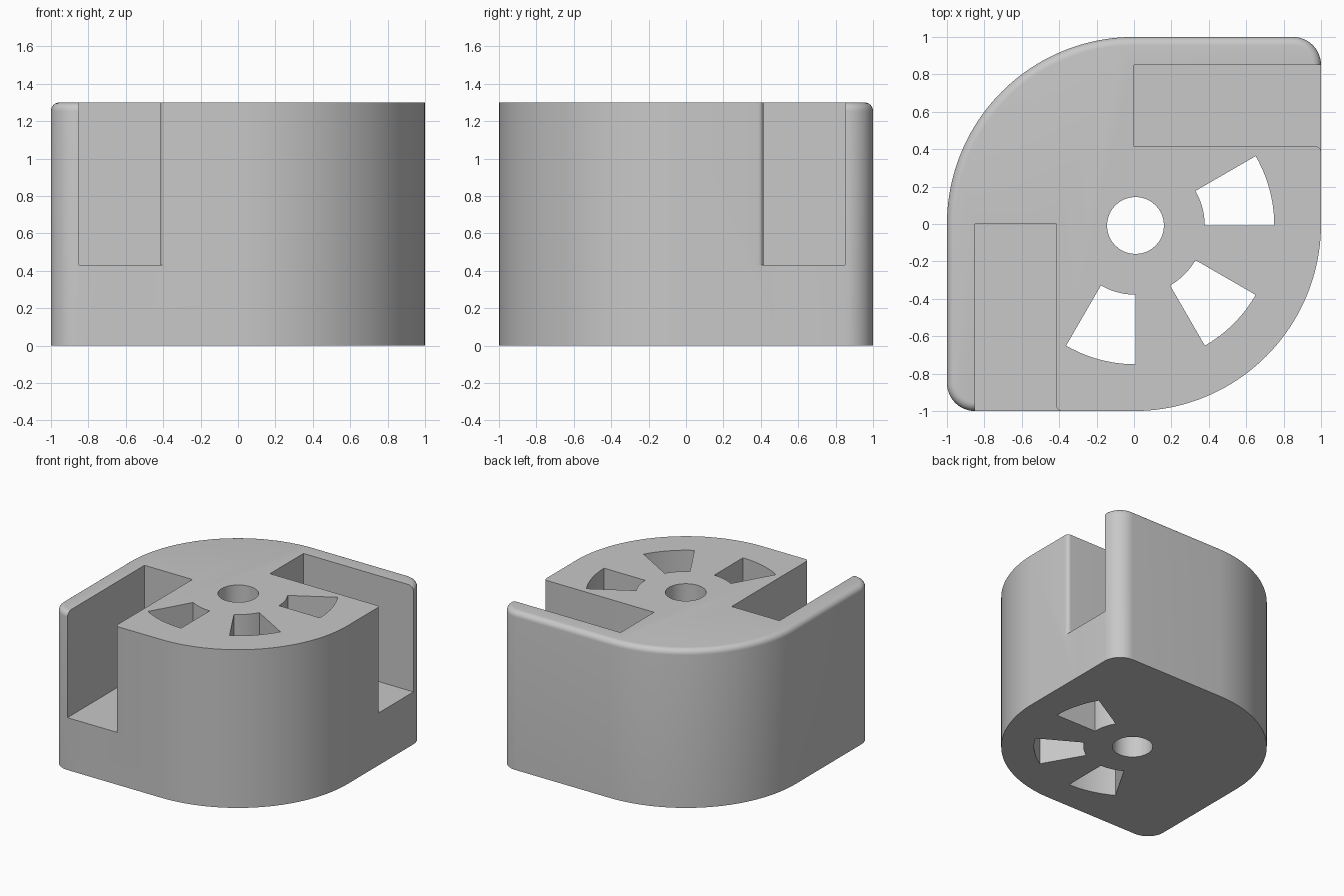
import bpy, bmesh
from math import sin, cos, radians, pi

cube = bpy.data.objects.get("Cube")
if cube:
    bpy.data.objects.remove(cube, do_unlink=True)

HEIGHT, FLOOR, RIM = 1.3, 0.43, 0.045
HOLE = (0.008, -0.008)

grey = bpy.data.materials.new("plain grey")
grey.use_nodes = True
colour = (0.58, 0.58, 0.58, 1)
grey.diffuse_color = colour
grey.node_tree.nodes["Principled BSDF"].inputs["Base Color"].default_value = colour


def arc(centre, radius, start, end, steps):
    """Points along an arc, angles in degrees."""
    angles = [radians(start + (end - start) * i / steps) for i in range(steps + 1)]
    return [(centre[0] + radius * cos(a), centre[1] + radius * sin(a)) for a in angles]


def loft(name, rings):
    """Solid made of stacked rings with capped ends."""
    bm = bmesh.new()
    loops = [[bm.verts.new(p) for p in ring] for ring in rings]
    n = len(loops[0])
    for low, high in zip(loops, loops[1:]):
        for i in range(n):
            j = (i + 1) % n
            bm.faces.new((low[i], low[j], high[j], high[i]))
    bm.faces.new(loops[0][::-1])
    bm.faces.new(loops[-1])
    bmesh.ops.recalc_face_normals(bm, faces=bm.faces)
    mesh = bpy.data.meshes.new(name)
    bm.to_mesh(mesh)
    bm.free()
    mesh.materials.append(grey)
    obj = bpy.data.objects.new(name, mesh)
    bpy.context.collection.objects.link(obj)
    return obj


def prism(name, points, bottom, top):
    obj = loft(name, [[(x, y, z) for x, y in points] for z in (bottom, top)])
    obj.hide_render = True
    return obj


# Body outline: (point, outward normal, rounded rim)
outline = []


def add_corner(centre, radius, start, steps, rounded):
    normals = arc((0, 0), 1, start, start + 90, steps)
    for n in normals:
        p = (centre[0] + radius * n[0], centre[1] + radius * n[1])
        outline.append((p, n, rounded))


add_corner((0, 0), 1, -90, 40, False)
outline.append(((1, 0.5), (1, 0), False))
outline.append(((1, 0.6), (1, 0), True))
add_corner((0.85, 0.85), 0.15, 0, 12, True)
add_corner((0, 0), 1, 90, 40, True)
add_corner((-0.85, -0.85), 0.15, 180, 12, True)
outline.append(((-0.6, -1), (0, -1), True))
outline.append(((-0.5, -1), (0, -1), False))

# Body with the rim rounded on the outer walls only
rings = [[(p[0], p[1], 0) for p, n, r in outline]]
for k in range(7):
    a = pi / 2 * k / 6
    inset, z = RIM * (1 - cos(a)), HEIGHT - RIM + RIM * sin(a)
    rings.append([(p[0] - n[0] * inset * r, p[1] - n[1] * inset * r, z)
                  for p, n, r in outline])
body = loft("body", rings)

# Slot cutters, mirrored across the diagonal, with an eased mouth
slot = [(-0.85, 0), (-0.85, -1.1), (-0.385, -1.1)]
slot += arc((-0.385, -0.97), 0.03, 270, 180, 6) + [(-0.415, 0)]
cutters = [
    prism("front_slot_cutter", slot, FLOOR, HEIGHT + 0.2),
    prism("side_slot_cutter", [(-y, -x) for x, y in slot], FLOOR, HEIGHT + 0.2),
    prism("centre_hole_cutter", arc(HOLE, 0.152, 0, 352.5, 47), -0.2, HEIGHT + 0.2),
]

# Wedge-shaped through holes
for start in (0, -60, -120):
    wedge = arc(HOLE, 0.742, start, start + 30, 12) + arc(HOLE, 0.37, start + 30, start, 12)
    cutters.append(prism("wedge_hole_cutter", wedge, -0.2, HEIGHT + 0.2))

bpy.ops.object.select_all(action='DESELECT')
body.select_set(True)
bpy.context.view_layer.objects.active = body
for cutter in cutters:
    mod = body.modifiers.new(cutter.name, 'BOOLEAN')
    mod.operation = 'DIFFERENCE'
    mod.solver = 'EXACT'
    mod.object = cutter
    bpy.ops.object.modifier_apply(modifier=mod.name)
    bpy.data.objects.remove(cutter, do_unlink=True)

bpy.ops.object.shade_smooth_by_angle(angle=radians(30))
